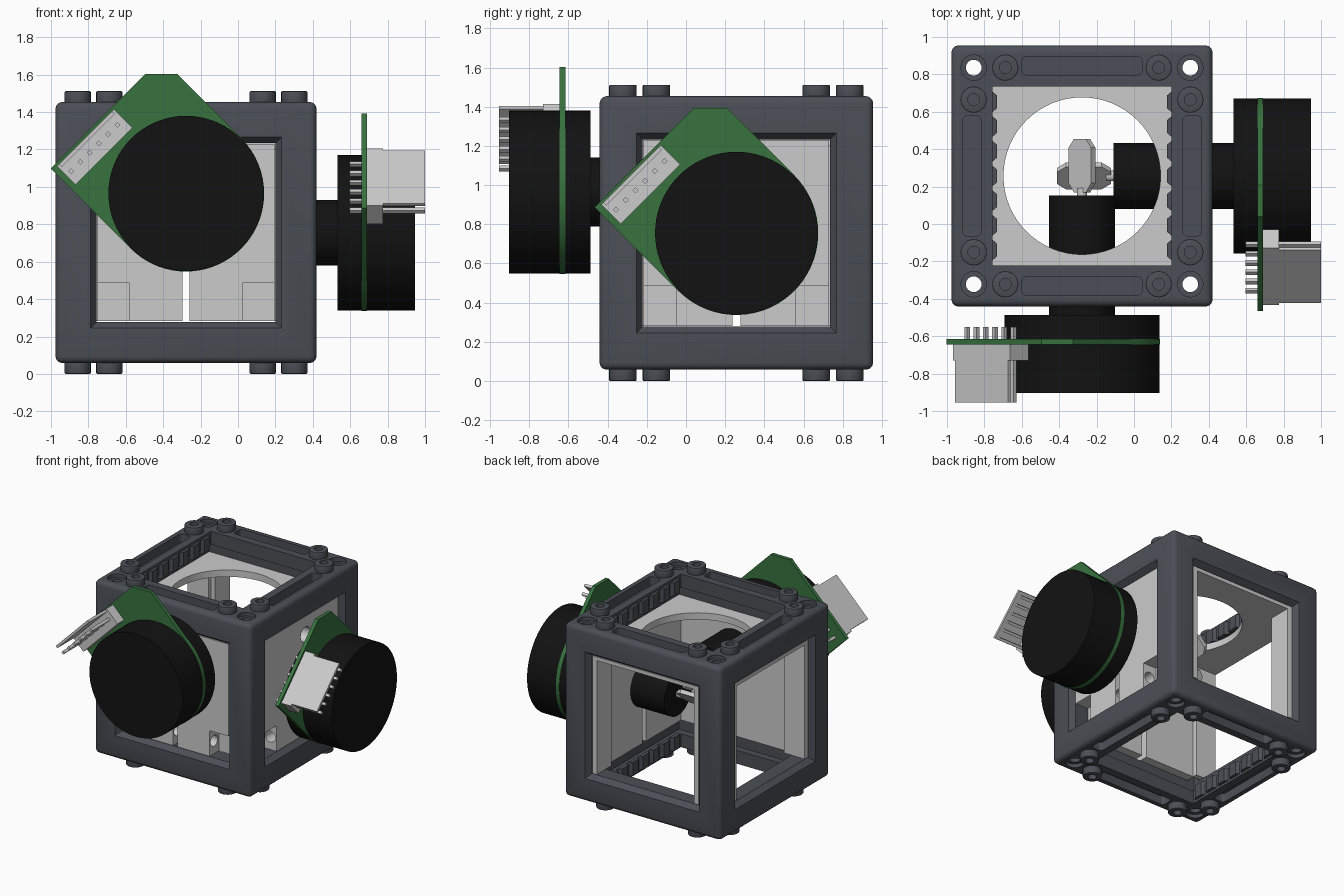
import bpy, bmesh
from math import sin, cos, pi
from mathutils import Matrix

if "Cube" in bpy.data.objects:
    bpy.data.objects.remove(bpy.data.objects["Cube"])

T = Matrix.Translation
def R(deg, axis): return Matrix.Rotation(deg * pi / 180, 4, axis)
I = Matrix.Identity(4)

def material(name, rgb):
    m = bpy.data.materials.new(name)
    m.diffuse_color = (*rgb, 1)
    m.use_nodes = True
    m.node_tree.nodes["Principled BSDF"].inputs["Base Color"].default_value = m.diffuse_color
    return m

DARK = material("slate_plastic", (0.07, 0.078, 0.092))
BLACK = material("black_metal", (0.006, 0.006, 0.006))
GREEN = material("circuit_green", (0.04, 0.17, 0.05))

def rect(x0, x1, y0, y1):
    return [(x0, y0), (x1, y0), (x1, y1), (x0, y1)]

def circle(r, x=0, y=0, n=48, a0=0, a1=2 * pi):
    closed = abs(a1 - a0 - 2 * pi) < 1e-6
    d = (a1 - a0) / (n if closed else n - 1)
    return [(x + r * cos(a0 + i * d), y + r * sin(a0 + i * d)) for i in range(n)]

def round_rect(x0, x1, y0, y1, r):
    pts = []
    for k, (x, y) in enumerate(rect(x0 + r, x1 - r, y0 + r, y1 - r)):
        pts += circle(r, x, y, 5, pi + k * pi / 2, pi + (k + 1) * pi / 2)
    return pts

def prism(name, pts, z0, z1, M=I, mat=None, taper=1.0, bevel=0, seg=2, all_edges=False):
    """Extrude a counter-clockwise profile from z0 to z1, then place it with M."""
    bm = bmesh.new()
    lo = [bm.verts.new((x, y, z0)) for x, y in pts]
    hi = [bm.verts.new((x * taper, y * taper, z1)) for x, y in pts]
    n = len(pts)
    bm.faces.new(lo[::-1])
    bm.faces.new(hi)
    for i in range(n):
        j = (i + 1) % n
        bm.faces.new((lo[i], lo[j], hi[j], hi[i]))
    if bevel:
        e = [e for e in bm.edges if all_edges or abs(e.verts[0].co.z - e.verts[1].co.z) < 1e-6]
        bmesh.ops.bevel(bm, geom=e, offset=bevel, segments=seg, profile=0.5, affect='EDGES')
    bm.transform(M)
    me = bpy.data.meshes.new(name)
    bm.to_mesh(me)
    bm.free()
    ob = bpy.data.objects.new(name, me)
    bpy.context.collection.objects.link(ob)
    if mat:
        me.materials.append(mat)
    return ob

def cut(ob, *args, **kw):
    """Subtract a prism from an object."""
    c = prism("cutter", *args, **kw)
    c.hide_render = True
    m = ob.modifiers.new("cut", 'BOOLEAN')
    m.operation, m.solver, m.object = 'DIFFERENCE', 'EXACT', c
    bpy.context.view_layer.objects.active = ob
    bpy.ops.object.modifier_apply(modifier=m.name)
    bpy.data.objects.remove(c, do_unlink=True)

# Cube centre and its faces (local x across, y up, z outward)
C = T((-0.278, 0.257, 0.756))
sides = [C @ R(90 * k, 'Z') @ R(90, 'X') for k in range(4)]   # front, right, back, left
ends = [C, C @ R(180, 'X')]                                   # top, bottom
H, W, K, KZ = 0.698, 0.478, 0.535, 0.59                       # half size, window, cavity

# Hollow frame with six windows
frame = prism("cube_frame", rect(-H, H, -H, H), -H, H, C, DARK, bevel=0.035, seg=3, all_edges=True)
cut(frame, rect(-K, K, -K, K), -KZ, KZ, C)
for M in ends + sides:
    cut(frame, rect(-W, W, -W, W), 0.5, 1, M)
for M in sides:
    cut(frame, rect(-0.47, 0.47, -0.47, 0.47), H - 0.055, H + 0.01, M, taper=1.1)
# Corner bolt holes and recessed slots
for x in (-0.579, 0.579):
    for y in (-0.579, 0.579):
        cut(frame, circle(0.042, x, y, 24), -1, 1, C)
for M in ends:
    for x in (-0.579, 0.579):
        for y in (-0.579, 0.579):
            cut(frame, circle(0.068, x, y, 24), H - 0.03, 1, M)
    for k in range(4):
        cut(frame, round_rect(-0.322, 0.322, 0.54, 0.637, 0.025), H - 0.07, H + 0.1, M @ R(90 * k, 'Z'))

# Screw heads and toothed window edges, top and bottom
for side, M in zip(("top", "bottom"), ends):
    for a in (-1, 1):
        for b in (-1, 1):
            for x, y in ((0.41, 0.579), (0.579, 0.408)):
                s = prism(side + "_screw_head", circle(0.07, a * x, b * y, 28), H - 0.02, H + 0.058,
                          M, DARK, bevel=0.006)
                cut(s, circle(0.032, a * x, b * y, 16), H + 0.02, H + 0.1, M)
    for k in (0, 180):
        for i in range(-3, 4):
            y = i * 0.132
            prism(side + "_window_tooth", [(0.455, y - 0.035), (0.485, y - 0.06), (0.485, y + 0.06), (0.455, y + 0.035)],
                  KZ - 0.02, H - 0.02, M @ R(k, 'Z'), DARK)

# Insert: cross-shaped box, open to the back, left and bottom
w, a = 0.474, 0.657
plan = [(w, -a), (w, -w), (a, -w), (a, w), (w, w), (w, a)]
plan = plan + [(-x, -y) for x, y in plan]
insert = prism("motor_mount_insert", plan, -w, w, C)
cut(insert, rect(-0.47, 0.47, -0.47, 0.47), -0.6, 0.6, C)
cut(insert, rect(-1, -0.4, -0.434, 0.434), -0.6, 0.445, C)
cut(insert, rect(-0.434, 0.434, 0.4, 1), -0.6, 0.445, C)
for M, up in ((sides[0], 0.208), (sides[1], 0)):
    cut(insert, circle(0.176, 0, up), 0.3, 0.8, M)             # motor bore
    cut(insert, rect(-0.02, 0.02, -0.6, up), 0.3, 0.8, M)      # clamp slit
    for x0, x1 in ((-0.6, -0.305), (0.305, 0.6)):
        cut(insert, rect(x0, x1, -0.6, -0.268), 0.54, 0.8, M)  # corner notches
    cut(insert, circle(0.045, -0.6, -0.37, 24), -0.35, 0.35, M @ R(90, 'Y'))
cut(insert, circle(0.06, 0.06, 0.33, 24), 0.3, 0.8, sides[1])
# Top plate with the round opening
plate = prism("insert_top_plate", rect(-0.53, 0.53, -0.53, 0.53), 0.445, 0.5, C)
cut(plate, circle(0.42, n=64), 0.3, 0.6, C)

# Scanner motors: local z points out along the motor axis
def scanner(tag, M):
    prism(tag + "_motor_can", circle(0.415, n=72), 0, 0.416, M, BLACK)
    prism(tag + "_motor_body", circle(0.176), -0.64, 0.01, M, BLACK, bevel=0.015)
    prism(tag + "_motor_shaft", circle(0.028, n=20), -0.68, -0.63, M)
    # mirror: long octagon tilted 45 degrees
    L, h = 0.085, 0.045
    octagon = [(-h, -0.942), (h, -0.942), (L, -0.895), (L, -0.705), (h, -0.655),
               (-h, -0.655), (-L, -0.705), (-L, -0.895)]
    stand = Matrix(((0, 0, 1, 0), (1, 0, 0, 0), (0, 1, 0, 0), (0, 0, 0, 1)))
    prism(tag + "_mirror", octagon, -0.016, 0.016, M @ R(135, 'Z') @ stand)
    # circuit board
    D = M @ R(45, 'Z')
    outline = [(0.418, 0.485), (0.297, 0.605), (-0.418, 0.605)] + circle(0.418, n=32, a0=pi, a1=2 * pi)
    prism(tag + "_circuit_board", outline, 0.128, 0.158, D, GREEN)
    # pin header: base, locking wall and pins
    prism(tag + "_connector_base", rect(-0.385, 0.046, 0.45, 0.59), 0.157, 0.243, D)
    prism(tag + "_connector_wall", rect(-0.37, 0.03, 0.57, 0.59), 0.2, 0.468, D)
    for i in range(6):
        v = -0.35 + 0.07 * i
        prism(tag + "_connector_pin", rect(v - 0.011, v + 0.011, 0.507, 0.529), 0.065, 0.468, D)

scanner("front", T((-0.278, -0.487, 0.965)) @ R(90, 'X'))
scanner("right", T((0.531, 0.257, 0.755)) @ R(90, 'Z') @ R(90, 'X'))

# Smooth rounded surfaces, keep hard edges
bpy.ops.object.select_all(action='SELECT')
bpy.context.view_layer.objects.active = frame
bpy.ops.object.shade_smooth_by_angle(angle=pi / 6)
